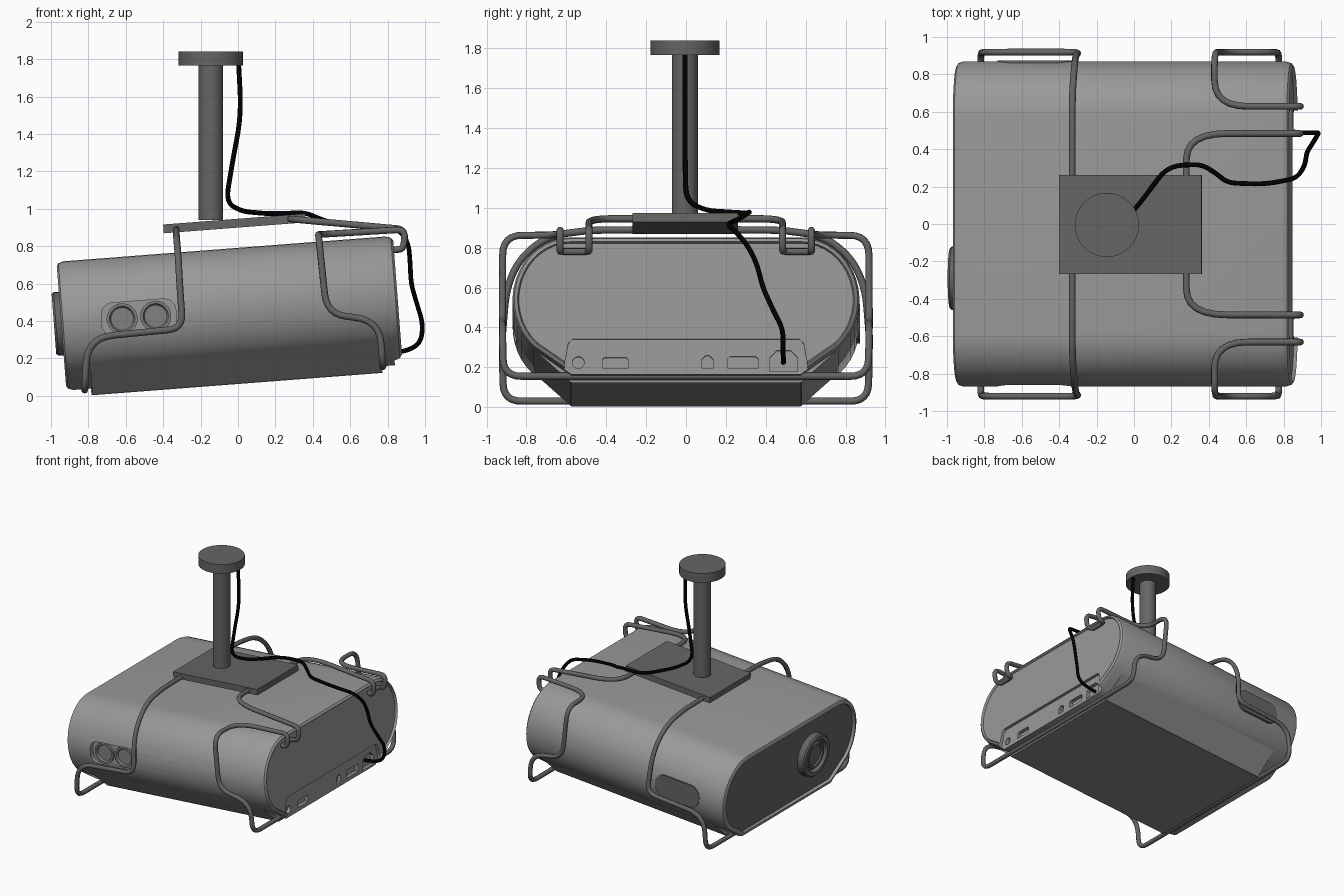
import bpy, bmesh, math
from mathutils import Vector, Matrix

if "Cube" in bpy.data.objects:
    bpy.data.objects.remove(bpy.data.objects["Cube"])

def material(name, v):
    m = bpy.data.materials.new(name)
    m.diffuse_color = (v, v, v, 1)
    m.use_nodes = True
    m.node_tree.nodes["Principled BSDF"].inputs["Base Color"].default_value = m.diffuse_color
    return m

GREY = material("casing grey", 0.32)
DARK = material("dark grey", 0.13)
MID = material("medium grey", 0.22)
BASE = material("base grey", 0.25)
BLACK = material("cable black", 0.0)
# The casing hangs tilted about the y axis
TILT = Matrix.Translation((0, 0, 0.445)) @ Matrix.Rotation(math.radians(-4.4), 4, 'Y')

def finish(name, bm, mats, tilt=True, angle=35):
    bmesh.ops.recalc_face_normals(bm, faces=bm.faces)
    me = bpy.data.meshes.new(name)
    bm.to_mesh(me)
    bm.free()
    for m in mats:
        me.materials.append(m)
    if tilt:
        me.transform(TILT)
    ob = bpy.data.objects.new(name, me)
    bpy.context.collection.objects.link(ob)
    if angle:
        smooth(ob, angle)
    return ob

def smooth(ob, angle):
    bpy.ops.object.select_all(action='DESELECT')
    ob.select_set(True)
    bpy.context.view_layer.objects.active = ob
    bpy.ops.object.shade_smooth_by_angle(angle=math.radians(angle))

def add_prism(bm, pts, vec):
    a = [bm.verts.new(p) for p in pts]
    b = [bm.verts.new(Vector(p) + Vector(vec)) for p in pts]
    n = len(a)
    bm.faces.new(a)
    bm.faces.new(b[::-1])
    for i in range(n):
        bm.faces.new((a[i], a[(i + 1) % n], b[(i + 1) % n], b[i]))

def loft(bm, rings):
    rs = [[bm.verts.new(p) for p in r] for r in rings]
    for r, s in zip(rs, rs[1:]):
        for i in range(len(r)):
            j = (i + 1) % len(r)
            bm.faces.new((r[i], r[j], s[j], s[i]))
    return bm.faces.new(rs[0]), bm.faces.new(rs[-1])

def cut(ob, bm):
    c = finish("cutter", bm, [GREY, DARK], angle=0)
    c.hide_render = True
    mod = ob.modifiers.new("cut", 'BOOLEAN')
    mod.operation, mod.solver, mod.object = 'DIFFERENCE', 'EXACT', c
    bpy.context.view_layer.objects.active = ob
    bpy.ops.object.modifier_apply(modifier=mod.name)
    bpy.data.objects.remove(c)

# --- Casing: rounded cross-section lofted along its length
def section(u, inset):
    half = [(0.58 + (0.29 - inset) * math.cos(t), 0.03 + (0.315 - inset) * math.sin(t))
            for t in (math.radians(90 - 140 * i / 16) for i in range(17))]
    half.append((0.575 - inset * 0.4, -0.345 + inset))
    return [(u, y, w) for y, w in half] + [(u, -y, w) for y, w in reversed(half)]

bm = bmesh.new()
rings = [(-0.925, 0.042), (-0.947, 0.038), (-0.947, 0.025), (-0.937, 0.009), (-0.91, 0),
         (0.815, 0), (0.845, 0.009), (0.857, 0.025), (0.850, 0.030), (0.838, 0.032)]
front, back = loft(bm, [section(u, i) for u, i in rings])
front.material_index = 1
casing = finish("casing", bm, [GREY, DARK], angle=0)

# Rounded side windows and the connector bay in the rear panel
def pill(y, hw, hh, r, cx=-0.53, cz=0.014):
    pts = []
    for i in range(24):
        t = 2 * math.pi * (i + 0.5) / 24
        pts.append((cx + math.copysign(hw - r, math.cos(t)) + r * math.cos(t), y,
                    cz + math.copysign(hh - r, math.sin(t)) + r * math.sin(t)))
    return pts

bm = bmesh.new()
add_prism(bm, pill(-0.95, 0.2, 0.09, 0.065), (0, 0.12, 0))
add_prism(bm, [(0.815, y, w) for y, w in
               [(-0.615, -0.4), (0.615, -0.4), (0.61, -0.3), (0.59, -0.19), (0.57, -0.169),
                (-0.57, -0.169), (-0.59, -0.19), (-0.61, -0.3)]], (0.1, 0, 0))
cut(casing, bm)

# Connector sockets
bm = bmesh.new()
def box_port(y0, y1, w0, w1, c=0.01):
    add_prism(bm, [(0.785, y, w) for y, w in
                   [(y0, w0), (y1, w0), (y1, w1 - c), (y1 - c, w1), (y0 + c, w1), (y0, w1 - c)]], (0.05, 0, 0))
box_port(-0.42, -0.29, -0.315, -0.26)
box_port(0.08, 0.135, -0.315, -0.25, 0.018)
box_port(0.21, 0.36, -0.315, -0.255)
box_port(0.42, 0.56, -0.33, -0.225, 0.035)
add_prism(bm, [(0.785, -0.54 + 0.03 * math.cos(i * math.pi / 8), -0.285 + 0.03 * math.sin(i * math.pi / 8))
               for i in range(16)], (0.05, 0, 0))
cut(casing, bm)
smooth(casing, 35)

# Dark window on the far side, flush with the casing
bm = bmesh.new()
add_prism(bm, pill(0.80, 0.2, 0.09, 0.085), (0, 0.073, 0))
finish("side_window", bm, [DARK], angle=0)

# --- Underside: chamfered sides in casing grey, darker base
bm = bmesh.new()
add_prism(bm, [(-0.81, y, w) for y, w in [(-0.765, -0.211), (-0.578, -0.378), (0.578, -0.378), (0.765, -0.211)]],
          (1.55, 0, 0))
finish("lower_casing", bm, [GREY], angle=0)
bm = bmesh.new()
add_prism(bm, [(-0.815, -0.575, -0.381), (0.745, -0.575, -0.381), (0.745, 0.575, -0.381), (-0.815, 0.575, -0.381)],
          (0, 0, 0.036))
finish("underside_plate", bm, [BASE], angle=0)

# --- Turned parts: lens and the two side sensors
def turned(name, profile, centre, axis, mat, n=32):
    bm = bmesh.new()
    rs = []
    for r, d in profile:
        ring = []
        for i in range(n):
            a, b = r * math.cos(2 * math.pi * i / n), r * math.sin(2 * math.pi * i / n)
            ring.append(Vector(centre) + Vector((d, a, b) if axis == 'X' else (a, d, b)))
        rs.append(ring)
    loft(bm, rs)
    return finish(name, bm, [mat])

turned("lens", [(0.17, -0.91), (0.17, -0.975), (0.16, -0.986), (0.13, -0.986), (0.122, -0.955),
                (0.105, -0.955), (0.1, -0.975), (0.085, -0.975), (0.08, -0.962), (0.04, -0.97), (0.01, -0.972)],
       (0, -0.29, 0.014), 'X', DARK)
for k, u in enumerate((-0.62, -0.44)):
    turned("side_sensor_%d" % (k + 1), [(0.083, -0.81), (0.083, -0.848), (0.068, -0.848), (0.06, -0.834), (0.01, -0.834)],
           (u, 0, 0.014), 'Y', MID)

# --- Ceiling mount: flange, pole and tilted bracket plate
for name, r, z0, z1 in (("ceiling_flange", 0.172, 1.765, 1.84), ("mount_pole", 0.065, 0.94, 1.77)):
    bm = bmesh.new()
    bmesh.ops.create_cone(bm, cap_ends=True, segments=32, radius1=r, radius2=r, depth=z1 - z0,
                          matrix=Matrix.Translation((-0.145, -0.005, (z0 + z1) / 2)))
    finish(name, bm, [DARK], tilt=False)
bm = bmesh.new()
add_prism(bm, [(-0.363, -0.268, 0.453), (0.4, -0.268, 0.453), (0.4, 0.262, 0.453), (-0.363, 0.262, 0.453)],
          (0, 0, 0.047))
finish("bracket_plate", bm, [DARK], angle=0)

# --- Bent rods and cable: polyline paths with rounded corners
def tube(name, pts, radius, mat):
    P = [Vector(p[:3]) for p in pts]
    out = [P[0]]
    for i in range(1, len(P) - 1):
        a, b, c = P[i - 1:i + 2]
        da, dc = a - b, c - b
        d = pts[i][3] if len(pts[i]) > 3 else 0.05
        s = b + da.normalized() * min(d, da.length * 0.49)
        e = b + dc.normalized() * min(d, dc.length * 0.49)
        for k in range(7):
            t = k / 6
            out.append(s * (1 - t) ** 2 + b * (2 * t * (1 - t)) + e * t * t)
    out.append(P[-1])
    cu = bpy.data.curves.new(name, 'CURVE')
    cu.dimensions = '3D'
    cu.bevel_depth, cu.bevel_resolution, cu.use_fill_caps = radius, 2, True
    sp = cu.splines.new('POLY')
    sp.points.add(len(out) - 1)
    for q, p in zip(sp.points, out):
        q.co = (*p, 1)
    cu.materials.append(mat)
    ob = bpy.data.objects.new(name, cu)
    bpy.context.collection.objects.link(ob)
    bpy.ops.object.select_all(action='DESELECT')
    ob.select_set(True)
    bpy.context.view_layer.objects.active = ob
    bpy.ops.object.convert(target='MESH')

def mirrored(half):
    shift = lambda p, s: (p[0], s * p[1] - 0.001, *p[2:])
    return [shift(p, 1) for p in half] + [shift(p, -1) for p in reversed(half)]

tube("front_cradle_rod", mirrored([
    (-0.33, 0.2, 0.89), (-0.33, 0.48, 0.887), (-0.33, 0.69, 0.86, 0.1), (-0.32, 0.83, 0.75, 0.1),
    (-0.312, 0.90, 0.6, 0.1), (-0.295, 0.92, 0.36, 0.08), (-0.805, 0.92, 0.31, 0.14),
    (-0.82, 0.915, 0.03, 0.09)]), 0.018, DARK)
tube("rear_cradle_rod", mirrored([
    (0.28, 0.2, 0.945), (0.28, 0.485, 0.945, 0.22), (0.895, 0.485, 0.89, 0.05), (0.885, 0.485, 0.785, 0.04),
    (0.835, 0.49, 0.78, 0.03), (0.835, 0.63, 0.78, 0.03), (0.885, 0.63, 0.785, 0.04),
    (0.895, 0.63, 0.89, 0.05), (0.43, 0.63, 0.862, 0.18), (0.43, 0.918, 0.862, 0.1),
    (0.475, 0.92, 0.435, 0.11), (0.755, 0.92, 0.405, 0.17), (0.775, 0.915, 0.155, 0.09)]), 0.018, DARK)
tube("power_cable", [
    (0.003, -0.005, 1.78), (0.018, -0.005, 1.5, 0.15), (-0.03, -0.005, 1.25, 0.15), (-0.065, 0, 1.03, 0.08),
    (0.03, 0.11, 0.985), (0.18, 0.31, 0.972, 0.08), (0.36, 0.32, 0.98), (0.44, 0.27, 0.945),
    (0.5, 0.22, 0.925), (0.7, 0.212, 0.91, 0.08), (0.87, 0.245, 0.885), (0.912, 0.31, 0.81),
    (0.92, 0.355, 0.72), (0.925, 0.385, 0.6), (0.96, 0.44, 0.48), (0.988, 0.487, 0.39, 0.06),
    (0.98, 0.487, 0.29), (0.92, 0.488, 0.245), (0.80, 0.488, 0.225)], 0.013, BLACK)
